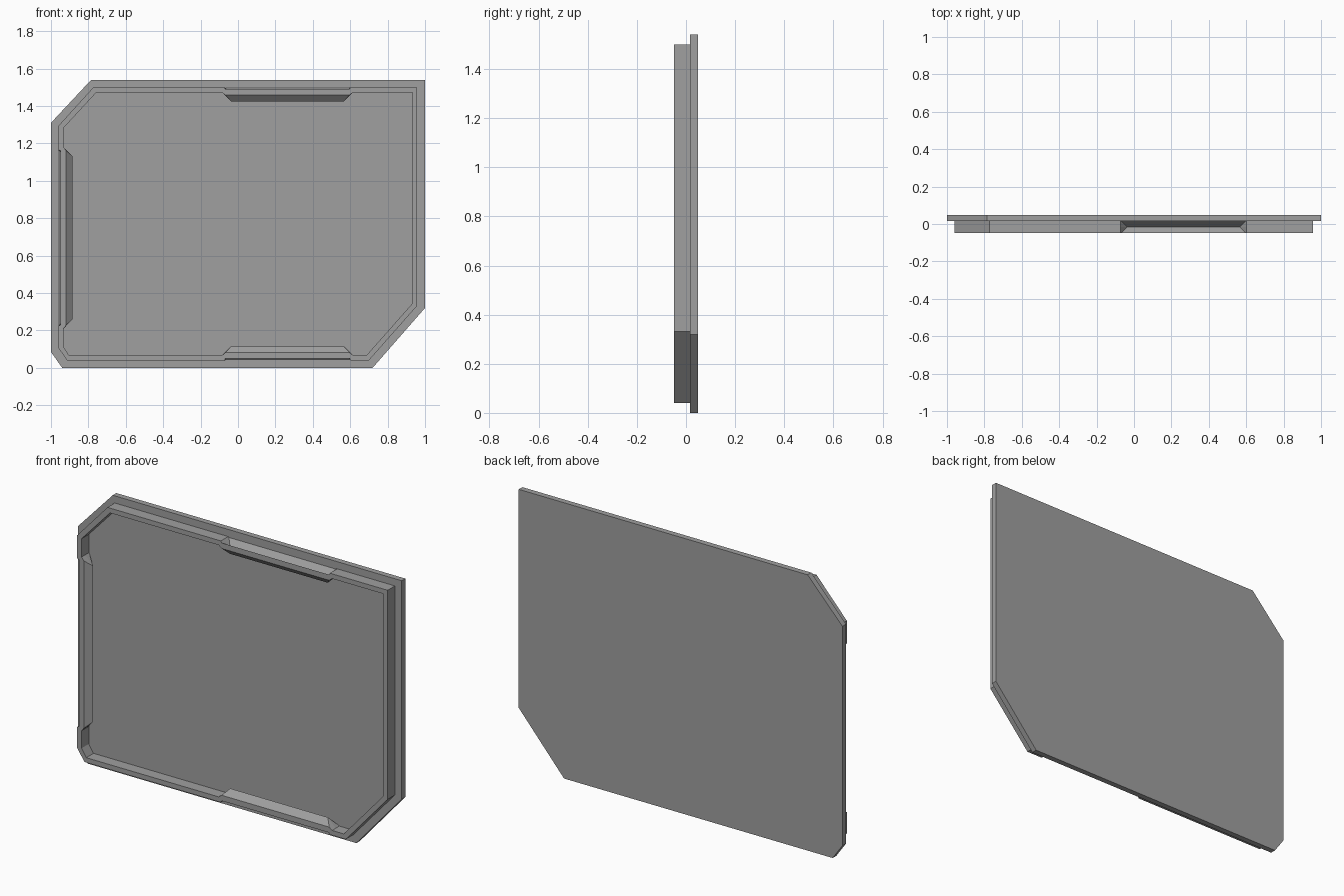
import bpy, bmesh
from mathutils import Vector

if "Cube" in bpy.data.objects:
    bpy.data.objects.remove(bpy.data.objects["Cube"])

grey = bpy.data.materials.new("mid grey")
grey.diffuse_color = (0.35, 0.35, 0.35, 1)
grey.use_nodes = True
grey.node_tree.nodes["Principled BSDF"].inputs["Base Color"].default_value = grey.diffuse_color

BACK, SEAT, FRONT = 0.048, 0.016, -0.048
MID = (SEAT + FRONT) / 2


def finish(name, bm):
    bmesh.ops.recalc_face_normals(bm, faces=bm.faces[:])
    mesh = bpy.data.meshes.new(name)
    bm.to_mesh(mesh)
    bm.free()
    mesh.materials.append(grey)
    obj = bpy.data.objects.new(name, mesh)
    bpy.context.collection.objects.link(obj)
    return obj


def loft(name, rings, cap=False):
    """Skin consecutive rings; cap the ends or close the sweep into a loop."""
    bm = bmesh.new()
    rows = [[bm.verts.new(p) for p in r] for r in rings]
    n = len(rows[0])
    pairs = list(zip(rows, rows[1:]))
    if cap:
        bm.faces.new(rows[0])
        bm.faces.new(rows[-1])
    else:
        pairs.append((rows[-1], rows[0]))
    for a, b in pairs:
        for i in range(n):
            j = (i + 1) % n
            bm.faces.new((a[i], a[j], b[j], b[i]))
    return finish(name, bm)


# Back plate with clipped corners
plate = [(-0.785, 1.54), (1, 1.54), (1, 0.32), (0.72, 0),
         (-0.94, 0), (-1, 0.085), (-1, 1.31)]
loft("back_plate", [[(x, y, z) for x, z in plate] for y in (BACK, SEAT)], cap=True)

# Raised rim: outer and inner outlines, clockwise from the top left
outer = [(-0.773, 1.50), (0.958, 1.50), (0.958, 0.332), (0.70, 0.04),
         (-0.915, 0.04), (-0.96, 0.107), (-0.96, 1.294)]
inner = [(-0.757, 1.473), (0.933, 1.473), (0.933, 0.345), (0.687, 0.067),
         (-0.904, 0.067), (-0.933, 0.112), (-0.933, 1.282)]


def section(o, i, along=(0,) * 6, push=(0,) * 6, d=Vector((0, 0)), n=Vector((0, 0))):
    """Six-point wall section, each point shifted along the edge and inward."""
    base = [o, o, o, i, i, i]
    ys = [SEAT + 0.003, MID, FRONT, FRONT, MID, SEAT + 0.003]
    out = []
    for p, y, a, q in zip(base, ys, along, push):
        v = Vector(p) + d * a + n * q
        out.append((v.x, y, v.y))
    return out


# Finger grooves: edge index -> start and end of the dent along that edge
grooves = {0: ((-0.086, None), (0.615, None)),
           3: ((0.615, None), (-0.086, None)),
           5: ((None, 0.21), (None, 1.18))}
START = (0.014, 0.014, 0.014, 0, 0, 0)
DENT = (0.016, 0.049, 0.018, 0.018, 0.049, 0.002)
PUSH = (0, 0.043, 0.010, 0.014, 0.048, 0)

rings = []
for k in range(7):
    rings.append(section(outer[k], inner[k]))
    if k in grooves:
        d = (Vector(outer[(k + 1) % 7]) - Vector(outer[k])).normalized()
        n = Vector((d.y, -d.x))

        def at(spot, line):
            return Vector([line[k][c] if s is None else s for c, s in enumerate(spot)])

        a, b = grooves[k]
        ao, ai, bo, bi = at(a, outer), at(a, inner), at(b, outer), at(b, inner)
        rings.append(section(ao, ai, START, d=d, n=n))
        rings.append(section(ao, ai, DENT, PUSH, d, n))
        rings.append(section(bo, bi, DENT, PUSH, -d, n))
        rings.append(section(bo, bi, START, d=-d, n=n))
loft("grooved_rim", rings)
